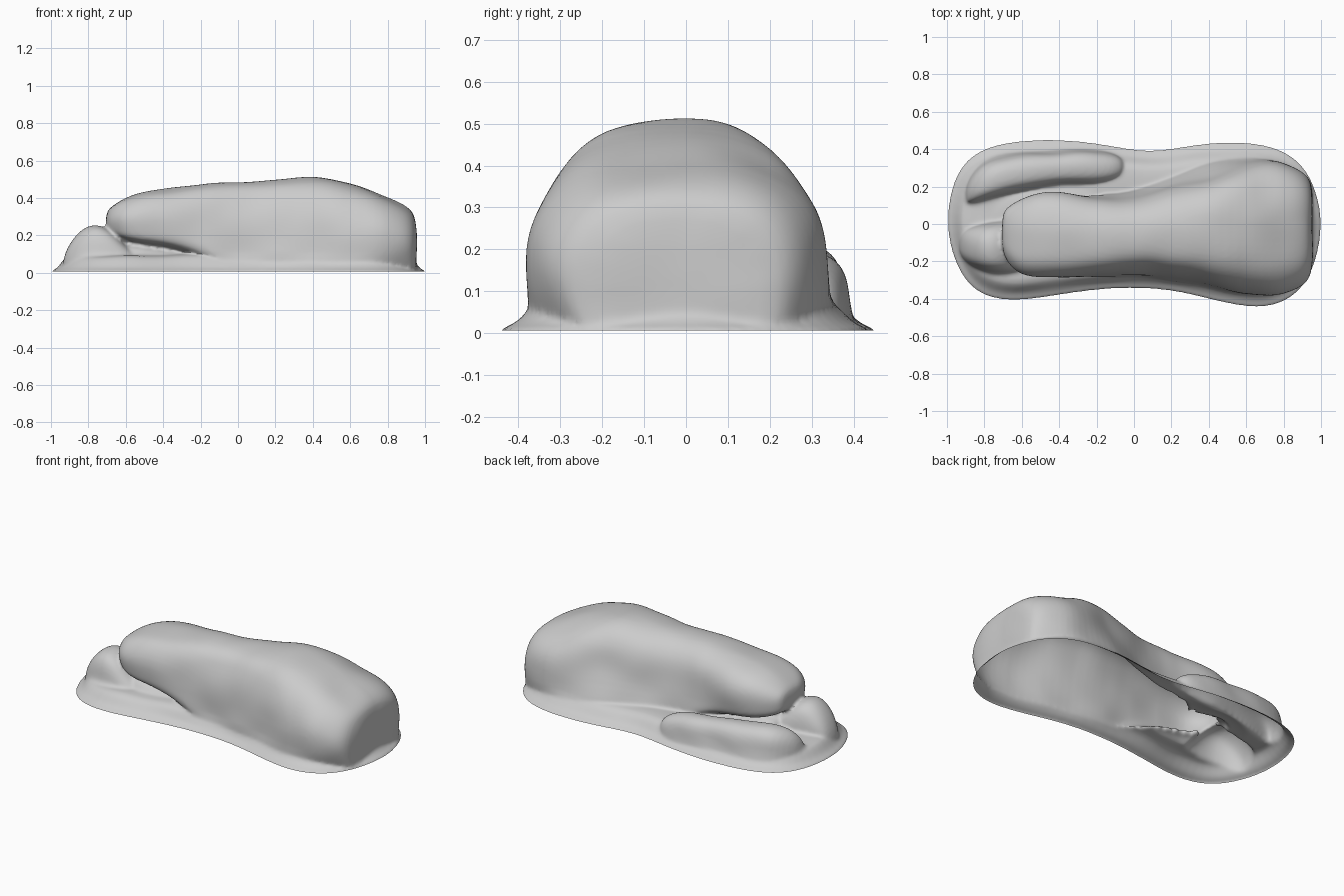
import bpy, bmesh
from mathutils import Vector, noise

if "Cube" in bpy.data.objects:
    bpy.data.objects.remove(bpy.data.objects["Cube"])

# Cross-section of a boulder: (across 0 front..1 back, height 0..1)
PROFILE = [(0.0, 0.0), (0.0, .22), (0.005, .48), (.035, .67), (.12, .87), (.25, .97), (.5, 1.0),
           (.7, .98), (.88, .89), (.975, .72), (1.0, .5), (1.0, .22), (1.0, 0.0)]
LOW = -.06          # parts are sunk below ground, then trimmed level
bm = bmesh.new()    # collects all the solid parts before they are fused


def skin(rings):
    """Closed solid through rings of points."""
    vs = [[bm.verts.new(p) for p in ring] for ring in rings]
    n = len(vs[0])
    new = [bm.faces.new((a[j], b[j], b[(j + 1) % n], a[(j + 1) % n]))
           for a, b in zip(vs, vs[1:]) for j in range(n)]
    new += [bm.faces.new(vs[0]), bm.faces.new(vs[-1])]
    bmesh.ops.recalc_face_normals(bm, faces=new)


def boulder(sections):
    """Loft along x; section = x, front y, back y, bottom z, top z, front foot y, back foot y."""
    rings = []
    for x, yf, yb, zb, zt, ff, fb in sections:
        ring = []
        for u, v in PROFILE:
            foot = max(0, 1 - v / .42)
            y = yf + (yb - yf) * u + ((ff - yf) if u < .5 else (fb - yb)) * foot
            ring.append(Vector((x, y, zb + (zt - zb) * v)))
        rings.append(ring)
    skin(rings)


# Main boulder, overhanging at the left end
boulder([
    (-.712, -.14, .06, .22, .33, -.11, .04),
    (-.67, -.225, .10, .19, .37, -.18, .08),
    (-.60, -.275, .145, .165, .405, -.25, .11),
    (-.48, -.288, .18, .14, .443, -.27, .15),
    (-.30, -.285, .155, .115, .458, -.275, .15),
    (-.14, -.28, .145, .05, .478, -.28, .16),
    (-.07, -.275, .145, LOW, .482, -.295, .18),
    (.12, -.275, .18, LOW, .49, -.305, .26),
    (.36, -.31, .245, LOW, .523, -.345, .42),
    (.55, -.37, .305, LOW, .50, -.39, .43),
    (.74, -.405, .35, LOW, .43, -.36, .35),
    (.87, -.365, .31, LOW, .38, -.26, .26),
    (.94, -.31, .25, LOW, .333, -.22, .22),
    (.956, -.22, .18, LOW, .27, -.18, .18)])

# Rock tucked under the overhang
boulder([
    (-.68, -.24, .12, LOW, .19, -.30, .15),
    (-.45, -.26, .12, LOW, .145, -.33, .15),
    (-.25, -.265, .12, LOW, .115, -.32, .15),
    (-.06, -.25, .12, LOW, .07, -.29, .15)])

# Rounded lump at the front left
boulder([
    (-.94, -.16, -.05, LOW, .07, -.21, -.03),
    (-.89, -.22, -.02, LOW, .18, -.31, 0),
    (-.80, -.26, .0, LOW, .262, -.385, .02),
    (-.70, -.27, .02, LOW, .25, -.41, .03),
    (-.61, -.27, .02, LOW, .16, -.40, .03),
    (-.46, -.26, .0, LOW, .04, -.35, .03)])

# Long low rock along the back left
boulder([
    (-.91, .09, .19, LOW, .12, .06, .26),
    (-.84, .105, .32, LOW, .21, .08, .37),
    (-.70, .155, .37, LOW, .235, .13, .42),
    (-.50, .20, .38, LOW, .21, .17, .43),
    (-.30, .205, .395, LOW, .19, .17, .435),
    (-.14, .22, .39, LOW, .165, .19, .41),
    (-.045, .26, .35, LOW, .11, .23, .375)])

# Low mound filling the gap between the small rocks
boulder([
    (-.93, -.12, .16, LOW, .05, -.15, .19),
    (-.75, -.16, .22, LOW, .11, -.2, .25),
    (-.45, -.16, .26, LOW, .12, -.2, .28),
    (-.10, -.10, .29, LOW, .10, -.12, .30),
    (.15, -.05, .25, LOW, .07, -.07, .28)])

# Thin ground skirt around everything
outline = [(-1.012, 0), (-.975, .24), (-.87, .385), (-.68, .447), (-.4, .46), (-.15, .43),
           (.08, .38), (.3, .425), (.5, .446), (.74, .43), (.91, .33), (.985, .16), (1.012, 0),
           (.98, -.2), (.90, -.36), (.77, -.44), (.62, -.453), (.42, -.41), (.2, -.35),
           (-.1, -.338), (-.4, -.38), (-.66, -.425), (-.86, -.375), (-.965, -.21)]
rings = []
for t, z in ((.2, LOW), (0, LOW), (0, -.02), (0, .008), (.03, .014), (.11, .028), (.2, .085), (.34, .10)):
    rings.append([Vector((x, y, z)).lerp(Vector((max(-.65, min(.65, x)), 0, z)), t)
                  for x, y in outline])
skin(rings)

# Fuse all parts into one weathered shell
me = bpy.data.meshes.new("rock_parts")
bm.to_mesh(me)
bm.free()
src = bpy.data.objects.new("rock_parts", me)
bpy.context.collection.objects.link(src)
src.modifiers.new("round", 'SUBSURF').levels = 2
fuse = src.modifiers.new("fuse", 'REMESH')
fuse.mode = 'VOXEL'
fuse.voxel_size = .01
bpy.context.view_layer.update()
shell = bpy.data.meshes.new_from_object(src.evaluated_get(bpy.context.evaluated_depsgraph_get()))
bpy.data.objects.remove(src)

# Soften the joins, add shallow dents, trim the underside open
bm = bmesh.new()
bm.from_mesh(shell)
for _ in range(3):
    bmesh.ops.smooth_vert(bm, verts=bm.verts[:], factor=.5, use_axis_x=True, use_axis_y=True,
                          use_axis_z=True)
bm.normal_update()
for v in bm.verts:
    lift = min(1, max(0, (v.co.z - .03) / .08))
    v.co += v.normal * lift * .01 * noise.noise(v.co * 5)
bmesh.ops.bisect_plane(bm, geom=bm.verts[:] + bm.edges[:] + bm.faces[:], plane_co=(0, 0, .006),
                       plane_no=(0, 0, 1), clear_inner=True)
bm.to_mesh(shell)
bm.free()
rock = bpy.data.objects.new("rock_cluster", shell)
bpy.context.collection.objects.link(rock)
shell.shade_smooth()
